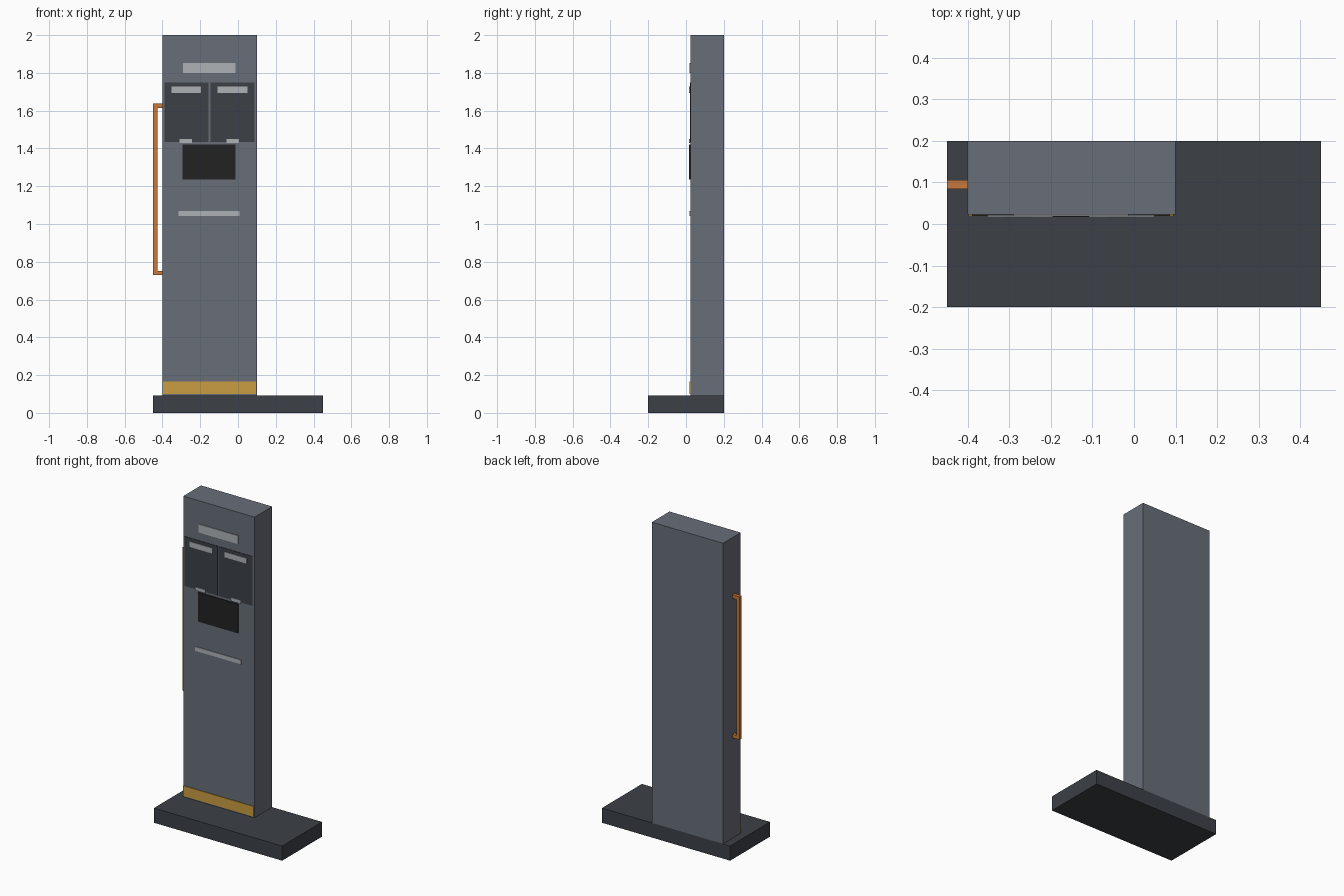
import bpy
from mathutils import Vector

cube = bpy.data.objects.get("Cube")
if cube:
    bpy.data.objects.remove(cube, do_unlink=True)


def material(name, rgb):
    mat = bpy.data.materials.new(name)
    mat.use_nodes = True
    colour = (*rgb, 1)
    mat.diffuse_color = colour
    mat.node_tree.nodes["Principled BSDF"].inputs["Base Color"].default_value = colour
    return mat


GREY = material("steel grey", (0.14, 0.156, 0.19))
DARK = material("dark slate", (0.045, 0.052, 0.062))
BLACK = material("screen black", (0.016, 0.016, 0.016))
LIGHT = material("light grey", (0.43, 0.45, 0.47))
YELLOW = material("warning yellow", (0.59, 0.337, 0.055))
ORANGE = material("copper orange", (0.57, 0.19, 0.045))

FACE_Y = 0.023  # front face of the cabinet


def box(name, x, y, z, mat):
    """Box spanning the given (low, high) ranges."""
    lo, hi = (Vector(c) for c in zip(x, y, z))
    bpy.ops.mesh.primitive_cube_add(size=1, location=(lo + hi) / 2)
    obj = bpy.context.object
    obj.name = name
    for v in obj.data.vertices:
        v.co *= hi - lo
    obj.data.materials.append(mat)
    return obj


def plate(name, x, z, mat, depth=0.004, back=FACE_Y):
    """Thin plate standing proud of the cabinet front."""
    return box(name, x, (back - depth, back), z, mat)


# Base and cabinet
box("base_slab", (-0.45, 0.45), (-0.2, 0.2), (0, 0.093), DARK)
box("cabinet", (-0.4, 0.1), (FACE_Y, 0.2), (0.093, 2), GREY)

# Front plates
plate("kick_strip", (-0.398, 0.095), (0.1, 0.165), YELLOW)
plate("header_plate", (-0.29, -0.013), (1.8, 1.853), LIGHT)
plate("screen", (-0.294, -0.013), (1.235, 1.42), BLACK, 0.006)
plate("lower_slot", (-0.315, 0.008), (1.043, 1.07), LIGHT)

# Pair of doors, each with a label strip and a small pull
for side, left, pull in (("right", -0.39, -0.31), ("left", -0.146, -0.061)):
    plate(side + "_door", (left, left + 0.233), (1.435, 1.748), DARK, 0.003)
    strip = left + 0.038
    plate(side + "_door_label", (strip, strip + 0.157), (1.693, 1.727), LIGHT, 0.006)
    plate(side + "_door_pull", (pull, pull + 0.066), (1.428, 1.45), LIGHT, 0.007)

# Side grab handle: upright bar with two brackets into the cabinet
HANDLE_Y = (0.084, 0.106)
box("handle_bar", (-0.45, -0.427), HANDLE_Y, (0.73, 1.637), ORANGE)
for name, z in (("handle_lower_bracket", 0.73), ("handle_upper_bracket", 1.615)):
    box(name, (-0.427, -0.4), HANDLE_Y, (z, z + 0.022), ORANGE)
